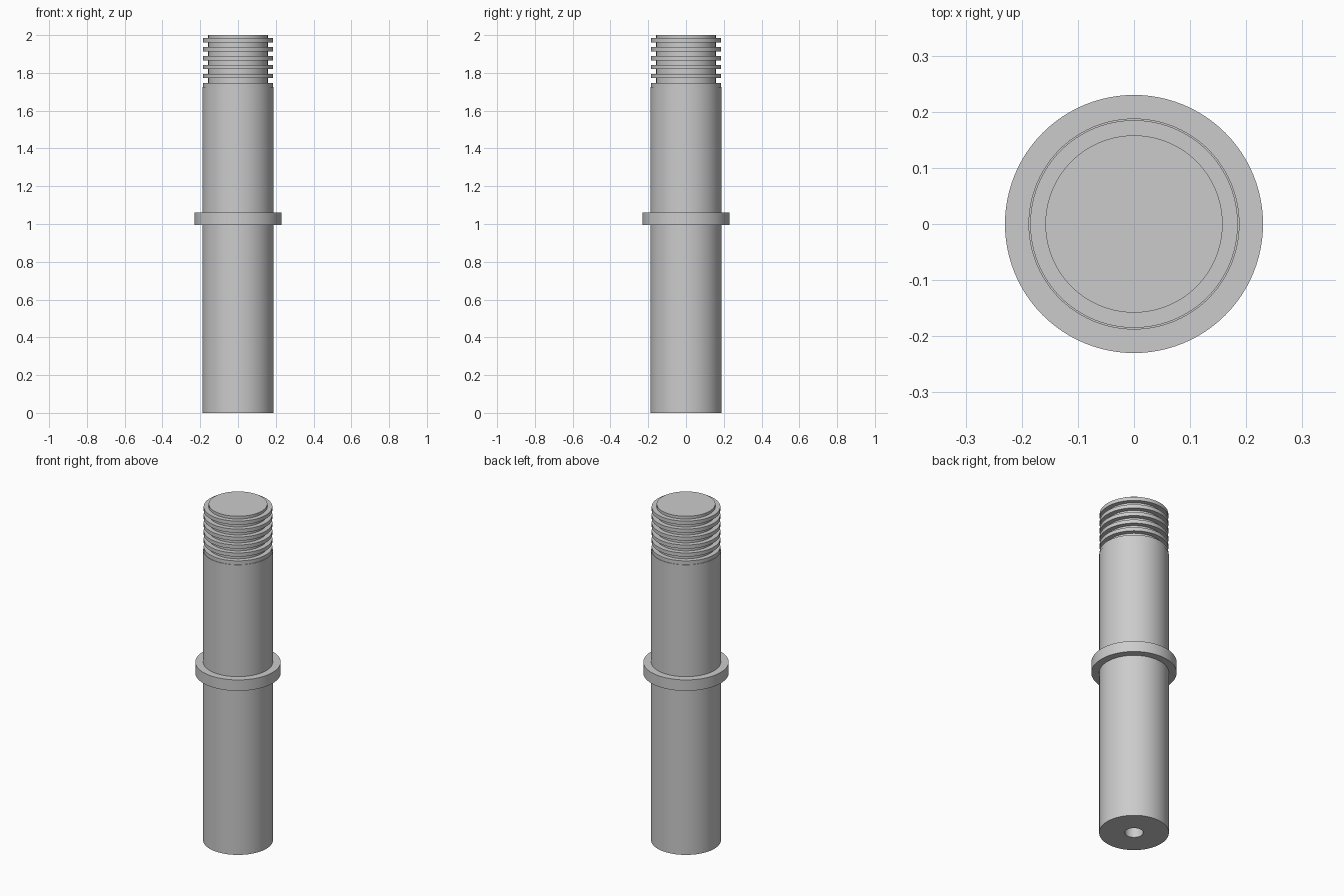
import bpy
import math

cube = bpy.data.objects.get("Cube")
if cube:
    bpy.data.objects.remove(cube, do_unlink=True)

SEGMENTS = 96

steel = bpy.data.materials.new("grey_steel")
steel.use_nodes = True
colour = (0.6, 0.6, 0.6, 1.0)
steel.diffuse_color = colour
steel.node_tree.nodes["Principled BSDF"].inputs["Base Color"].default_value = colour


def lathe(name, profile):
    """Spin (radius, height) points round z; radius 0 becomes a pole."""
    verts, rows, faces = [], [], []
    for r, z in profile:
        count = SEGMENTS if r > 0 else 1
        start = len(verts)
        for i in range(count):
            a = math.tau * i / SEGMENTS
            verts.append((r * math.cos(a), r * math.sin(a), z))
        rows.append([start + i % count for i in range(SEGMENTS)])
    for low, high in zip(rows, rows[1:]):
        for i in range(SEGMENTS):
            j = (i + 1) % SEGMENTS
            quad = [low[i], low[j], high[j], high[i]]
            faces.append(list(dict.fromkeys(quad)))
    mesh = bpy.data.meshes.new(name)
    mesh.from_pydata(verts, [], faces)
    mesh.materials.append(steel)
    obj = bpy.data.objects.new(name, mesh)
    bpy.context.collection.objects.link(obj)
    bpy.ops.object.select_all(action="DESELECT")
    obj.select_set(True)
    bpy.context.view_layer.objects.active = obj
    bpy.ops.object.shade_smooth_by_angle(angle=math.radians(30))
    return obj


# Shaft with a blind hole in its foot
BODY, HOLE, TOP = 0.188, 0.05, 1.725
lathe("shaft", [(0, 0.4), (HOLE, 0.4), (HOLE, 0), (BODY, 0), (BODY, TOP), (0, TOP)])

# Collar around the middle
COLLAR = 0.23
lathe("collar", [(BODY, 0.995), (COLLAR, 0.995), (COLLAR, 1.06), (BODY, 1.06)])

# Grooved end: a narrow core carrying six evenly spaced ribs
CORE, RIB, PITCH, THICK = 0.158, 0.185, 0.0473, 0.022
profile = []
for i in range(6):
    z = TOP + i * PITCH
    profile += [(CORE, z), (RIB, z), (RIB, z + THICK), (CORE, z + THICK)]
lathe("grooved_end", profile + [(CORE, 2), (0, 2)])
